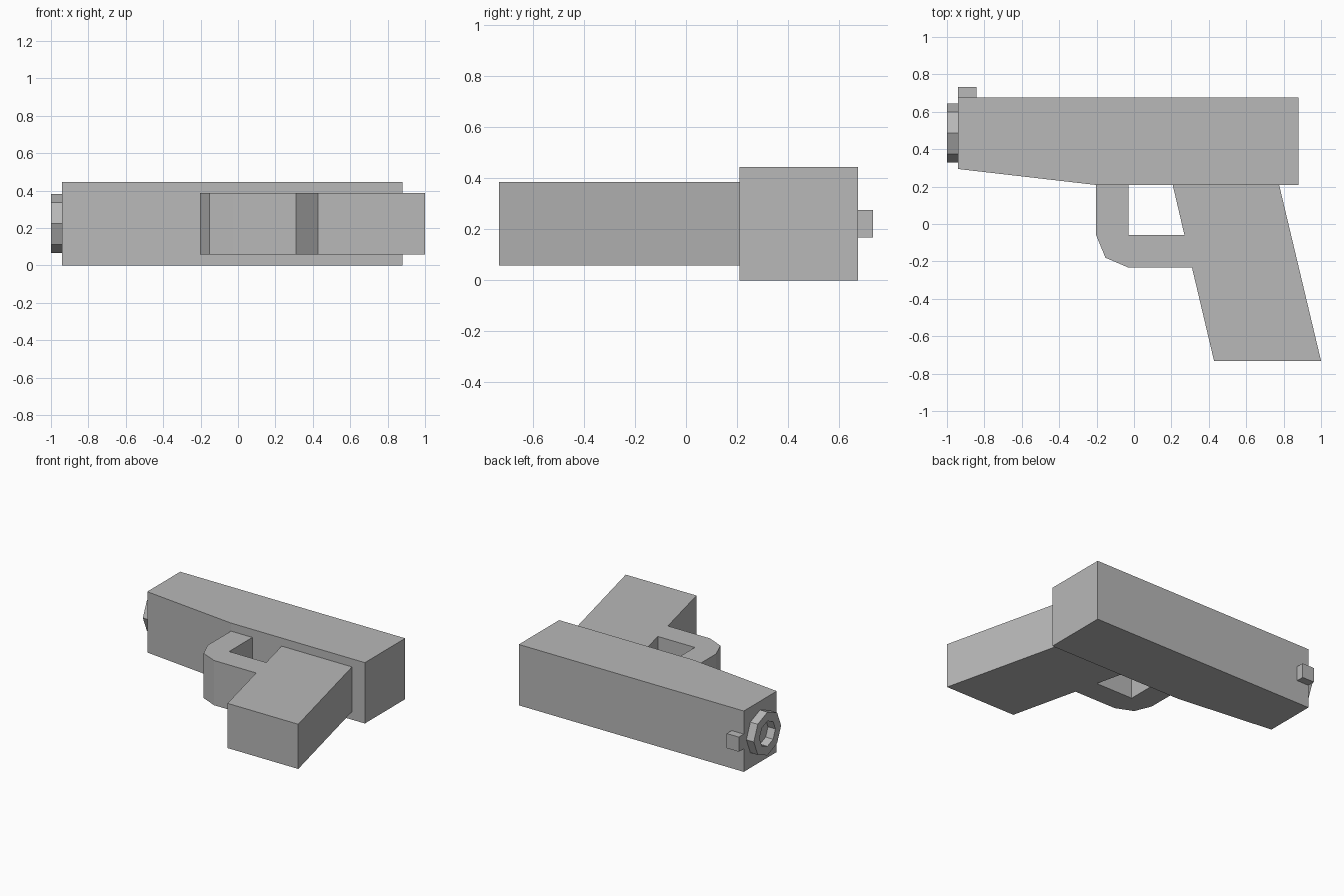
import bpy, bmesh
from math import cos, sin, tau

if "Cube" in bpy.data.objects:
    bpy.data.objects.remove(bpy.data.objects["Cube"])

# Dark grey shared by all parts
grey = bpy.data.materials.new("dark_grey")
grey.diffuse_color = (0.48, 0.48, 0.48, 1)
grey.use_nodes = True
grey.node_tree.nodes["Principled BSDF"].inputs["Base Color"].default_value = grey.diffuse_color


def make_object(name, bm):
    bmesh.ops.recalc_face_normals(bm, faces=bm.faces)
    mesh = bpy.data.meshes.new(name)
    bm.to_mesh(mesh)
    bm.free()
    mesh.materials.append(grey)
    obj = bpy.data.objects.new(name, mesh)
    bpy.context.collection.objects.link(obj)
    return obj


def extrude_profile(name, points, z0, z1):
    """Extrude an XY outline between two heights."""
    bm = bmesh.new()
    face = bm.faces.new([bm.verts.new((x, y, z0)) for x, y in points])
    new = bmesh.ops.extrude_face_region(bm, geom=[face], use_keep_orig=True)["geom"]
    verts = [v for v in new if isinstance(v, bmesh.types.BMVert)]
    bmesh.ops.translate(bm, verts=verts, vec=(0, 0, z1 - z0))
    return make_object(name, bm)


def ring_along_x(name, x0, x1, cy, cz, outer, inner, sides):
    """Faceted tube, built from four loops joined by quads."""
    bm = bmesh.new()
    loops = [[bm.verts.new((x, cy + r * cos(tau * i / sides), cz + r * sin(tau * i / sides)))
              for i in range(sides)]
             for x, r in ((x0, outer), (x1, outer), (x1, inner), (x0, inner))]
    for a, b in zip(loops, loops[1:] + loops[:1]):
        for i in range(sides):
            j = (i + 1) % sides
            bm.faces.new((a[i], a[j], b[j], b[i]))
    return make_object(name, bm)


# Upper body with tapered underside
extrude_profile("upper_body", [(-0.94, 0.675), (0.88, 0.675), (0.88, 0.209),
                               (-0.205, 0.209), (-0.94, 0.294)], 0, 0.445)

# Slanted handle and finger guard in one outline
extrude_profile("handle_and_guard", [
    (0.776, 0.209), (1.0, -0.732), (0.428, -0.732), (0.31, -0.233),
    (-0.03, -0.233), (-0.153, -0.18), (-0.203, -0.058), (-0.203, 0.209),
    (-0.03, 0.209), (-0.03, -0.06), (0.27, -0.06), (0.207, 0.209)], 0.059, 0.386)

# Front sight block
extrude_profile("front_sight", [(-0.94, 0.675), (-0.842, 0.675),
                                (-0.842, 0.732), (-0.94, 0.732)], 0.169, 0.276)

# Octagonal muzzle ring
ring_along_x("muzzle_ring", -1.0, -0.94, 0.487, 0.223, 0.158, 0.092, 8)
